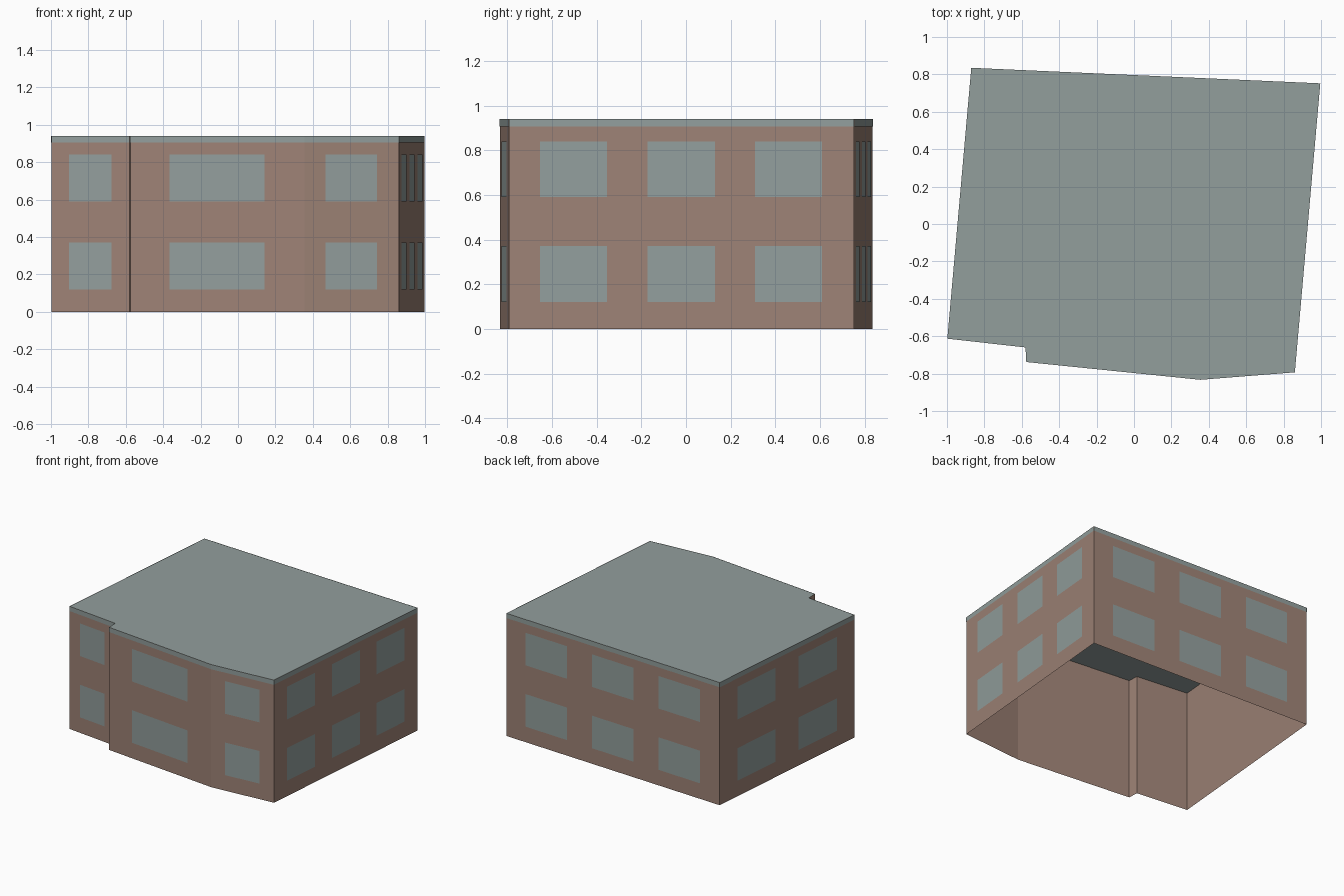
import bpy
import bmesh
from mathutils import Vector

if "Cube" in bpy.data.objects:
    bpy.data.objects.remove(bpy.data.objects["Cube"], do_unlink=True)


def make_material(name, rgb):
    mat = bpy.data.materials.new(name)
    mat.use_nodes = True
    colour = (*rgb, 1.0)
    mat.diffuse_color = colour
    bsdf = mat.node_tree.nodes["Principled BSDF"]
    bsdf.inputs["Base Color"].default_value = colour
    bsdf.inputs["Roughness"].default_value = 0.9
    return mat


brick = make_material("brick", (0.34, 0.225, 0.18))
slate = make_material("slate_grey", (0.29, 0.345, 0.335))

HEIGHT = 0.94
FASCIA_BOTTOM = 0.905
LIFT = 0.002
STOREYS = [(0.12, 0.37), (0.59, 0.84)]

# Footprint, counter-clockwise from the left end of the front
footprint = [Vector(p) for p in (
    (-0.998, -0.613), (-0.58, -0.66), (-0.576, -0.738), (0.355, -0.833),
    (0.86, -0.793), (0.996, 0.752), (-0.87, 0.835))]

# Window spans along each wall, as fractions of the wall length
single = [(0.225, 0.77)]
double = [(0.13, 0.415), (0.585, 0.87)]
triple = [(0.09, 0.285), (0.402, 0.597), (0.714, 0.908)]
walls = [("front_left", single), ("front_step", None), ("front_middle", single),
         ("front_right", single), ("right", triple), ("back", triple),
         ("left", double)]


def make_object(name, bm, mat):
    mesh = bpy.data.meshes.new(name)
    bm.to_mesh(mesh)
    bm.free()
    mesh.materials.append(mat)
    obj = bpy.data.objects.new(name, mesh)
    bpy.context.collection.objects.link(obj)
    return obj


def add_panel(bm, a, b, span, z0, z1, lift=0.0):
    """Upright rectangle on the wall from a to b, lifted along its normal."""
    along = b - a
    out = Vector((along.y, -along.x)).normalized() * lift
    p, q = (a + along * t + out for t in span)
    bm.faces.new([bm.verts.new((c.x, c.y, z))
                  for c, z in ((p, z0), (q, z0), (q, z1), (p, z1))])


# Brick shell, open underneath
shell = bmesh.new()
for i, a in enumerate(footprint):
    add_panel(shell, a, footprint[(i + 1) % len(footprint)], (0, 1), 0, HEIGHT)
bmesh.ops.remove_doubles(shell, verts=shell.verts, dist=0.0001)
make_object("brick_walls", shell, brick)

# Flat roof
roof = bmesh.new()
roof.faces.new([roof.verts.new((p.x, p.y, HEIGHT)) for p in footprint])
make_object("flat_roof", roof, slate)

# Windows and roof-edge band on each wall except the small step
for i, (name, spans) in enumerate(walls):
    if spans is None:
        continue
    a, b = footprint[i], footprint[(i + 1) % len(footprint)]
    band = bmesh.new()
    add_panel(band, a, b, (0, 1), FASCIA_BOTTOM, HEIGHT, LIFT)
    make_object(name + "_fascia", band, slate)
    panes = bmesh.new()
    for z0, z1 in STOREYS:
        for span in spans:
            add_panel(panes, a, b, span, z0, z1, LIFT)
    make_object(name + "_windows", panes, slate)
